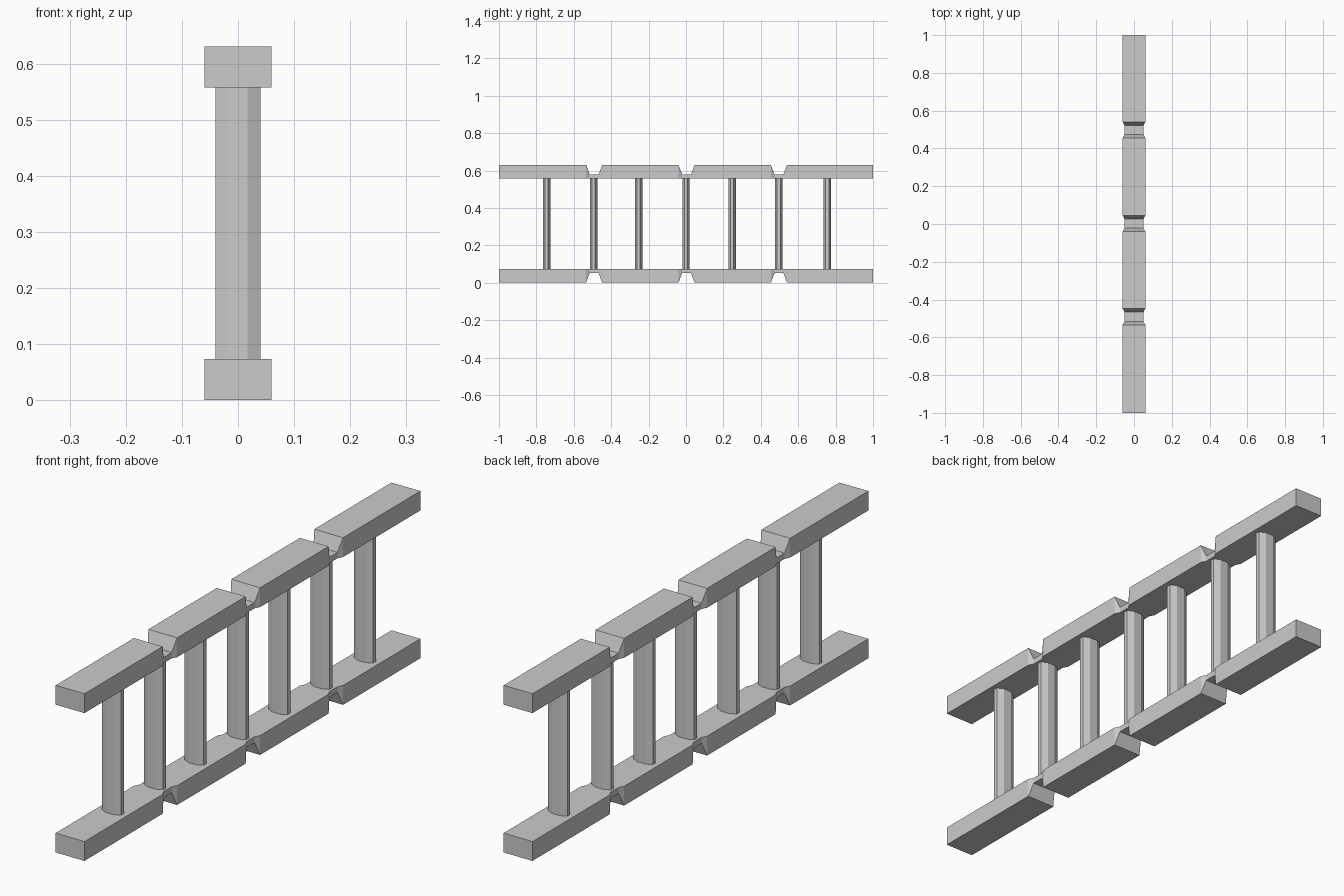
import bpy, bmesh, math

if "Cube" in bpy.data.objects:
    bpy.data.objects.remove(bpy.data.objects["Cube"])

grey = bpy.data.materials.new("plain grey")
grey.diffuse_color = (0.6, 0.6, 0.6, 1)
grey.use_nodes = True
grey.node_tree.nodes["Principled BSDF"].inputs["Base Color"].default_value = grey.diffuse_color

HEIGHT, RAIL_H = 0.63, 0.073
NOTCHES = (-0.491, 0.003, 0.497)
RUNGS = (-0.745, -0.494, -0.253, 0.0, 0.246, 0.496, 0.755)


def finish(bm, name):
    bmesh.ops.recalc_face_normals(bm, faces=bm.faces)
    mesh = bpy.data.meshes.new(name)
    bm.to_mesh(mesh)
    bm.free()
    mesh.materials.append(grey)
    bpy.context.collection.objects.link(bpy.data.objects.new(name, mesh))


def loft(sections, name):
    """Skin a list of closed vertex rings and cap both ends."""
    bm = bmesh.new()
    rings = [[bm.verts.new(p) for p in s] for s in sections]
    n = len(rings[0])
    for a, b in zip(rings, rings[1:]):
        for i in range(n):
            j = (i + 1) % n
            bm.faces.new((a[i], a[j], b[j], b[i]))
    bm.faces.new(rings[0])
    bm.faces.new(rings[-1])
    finish(bm, name)


# Rails: square bar whose outer side and flanks pinch in at each notch
stations = [(-1.0, 0.06, 0.0)]
for c in NOTCHES:
    stations += [(c - 0.043, 0.06, 0.0), (c - 0.024, 0.05, 0.051),
                 (c + 0.024, 0.05, 0.051), (c + 0.043, 0.06, 0.0)]
stations.append((1.0, 0.06, 0.0))

for name, flip in (("bottom_rail", False), ("top_rail", True)):
    rings = []
    for y, w, outer in stations:
        z0, z1 = outer, RAIL_H
        if flip:
            z0, z1 = HEIGHT - z0, HEIGHT - z1
        rings.append([(-w, y, z0), (w, y, z0), (w, y, z1), (-w, y, z1)])
    loft(rings, name)

# Rungs: flattened octagonal posts between the rails
R = 1 / math.cos(math.pi / 8)
for k, y in enumerate(RUNGS):
    angles = [math.pi / 8 + i * math.pi / 4 for i in range(8)]
    loft([[(0.04 * R * math.cos(a), y + 0.02 * R * math.sin(a), z) for a in angles]
          for z in (RAIL_H - 0.005, HEIGHT - RAIL_H + 0.005)], f"rung_{k + 1}")
